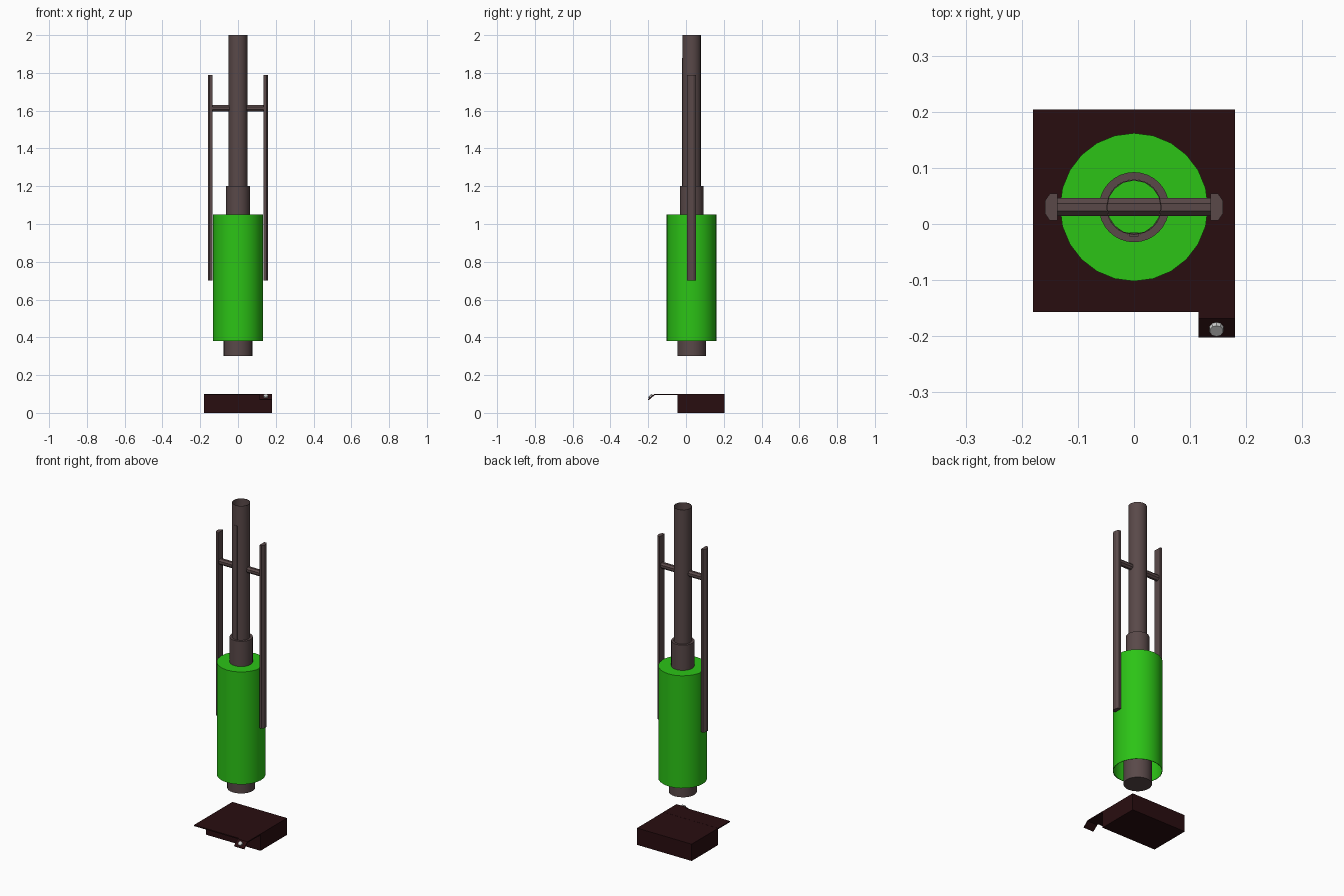
import bpy, bmesh, math
from mathutils import Vector, Matrix

if "Cube" in bpy.data.objects:
    bpy.data.objects.remove(bpy.data.objects["Cube"])

CY = 0.03  # y of the main axis


def material(name, rgb):
    m = bpy.data.materials.new(name)
    m.diffuse_color = (*rgb, 1)
    m.use_nodes = True
    m.node_tree.nodes["Principled BSDF"].inputs["Base Color"].default_value = m.diffuse_color
    return m


GREEN = material("green", (0.025, 0.55, 0.008))
STEEL = material("brown_steel", (0.1, 0.066, 0.066))
DARK = material("dark_red", (0.022, 0.004, 0.005))


def finish(name, bm, mat=None, smooth=False):
    bmesh.ops.recalc_face_normals(bm, faces=bm.faces)
    me = bpy.data.meshes.new(name)
    bm.to_mesh(me)
    bm.free()
    ob = bpy.data.objects.new(name, me)
    bpy.context.collection.objects.link(ob)
    if mat:
        me.materials.append(mat)
    if smooth:
        bpy.ops.object.select_all(action='DESELECT')
        ob.select_set(True)
        bpy.context.view_layer.objects.active = ob
        bpy.ops.object.shade_smooth_by_angle(angle=math.radians(40))
    return ob


def lathe(name, profile, sides, mat):
    """Revolve (radius, z) points about the main axis; radius 0 is filled by a cap."""
    bm = bmesh.new()
    rings = []
    for r, z in profile:
        rings.append([bm.verts.new((r * math.sin(2 * math.pi * i / sides),
                                    CY + r * math.cos(2 * math.pi * i / sides), z))
                      for i in range(sides)] if r else None)
    for a, b in zip(rings, rings[1:]):
        if a is None or b is None:
            bm.faces.new(a or b)
            continue
        for i in range(sides):
            j = (i + 1) % sides
            bm.faces.new((a[i], a[j], b[j], b[i]))
    return finish(name, bm, mat, True)


def prism(name, points, offset, mat):
    """Extrude a flat outline along an offset."""
    bm = bmesh.new()
    face = bm.faces.new([bm.verts.new(p) for p in points])
    ext = bmesh.ops.extrude_face_region(bm, geom=[face], use_keep_orig=True)
    bmesh.ops.translate(bm, vec=Vector(offset),
                        verts=[v for v in ext["geom"] if isinstance(v, bmesh.types.BMVert)])
    return finish(name, bm, mat)


# Green sleeve, open at the bottom with a closed top
lathe("sleeve", [(0.129, 0.38), (0.132, 0.38), (0.132, 1.05), (0, 1.05)], 24, GREEN)

# Inner core poking out below the sleeve
lathe("core", [(0, 0.30), (0.076, 0.30), (0.076, 1.045), (0, 1.045)], 24, STEEL)

# Collar and long hollow tube
lathe("collar", [(0.0625, 1.05), (0.0625, 1.20), (0.049, 1.20)], 32, STEEL)
lathe("upper_tube", [(0.0475, 1.055), (0.0495, 1.055), (0.0495, 2.0), (0.0475, 2.0),
                     (0.0475, 1.055)], 16, STEEL)

# Thin seam strip on the front of the tube
prism("tube_strip", [(-0.008, -0.022, 1.2), (0.008, -0.022, 1.2),
                     (0.008, -0.015, 1.2), (-0.008, -0.015, 1.2)], (0, 0, 0.68), STEEL)

# Side rods: half-octagon section, one on each side
half = [(0.136, -0.024), (0.15, -0.024), (0.159, -0.011),
        (0.159, 0.011), (0.15, 0.024), (0.136, 0.024)]
for side, s in (("left", -1), ("right", 1)):
    prism(side + "_rod", [(s * x, CY + y, 0.70) for x, y in half], (0, 0, 1.09), STEEL)

# Crossbar joining the rods through the tube
bar = [(-0.138, CY + 0.0175 * math.cos(math.pi * (i + 0.5) / 4),
        1.612 + 0.0185 * math.sin(math.pi * (i + 0.5) / 4)) for i in range(8)]
prism("crossbar", bar, (0.276, 0, 0), STEEL)

# Base block with overhanging top plate
prism("base_block", [(-0.18, -0.045, 0), (0.18, -0.045, 0),
                     (0.18, 0.204, 0), (-0.18, 0.204, 0)], (0, 0, 0.1), DARK)
prism("base_plate", [(-0.18, -0.157, 0.094), (0.18, -0.157, 0.094),
                     (0.18, -0.044, 0.094), (-0.18, -0.044, 0.094)], (0, 0, 0.0065), DARK)

# Bent tab at the front right corner
tab = [(-0.156, 0.1005), (-0.168, 0.1005), (-0.202, 0.072),
       (-0.198, 0.067), (-0.166, 0.094), (-0.156, 0.094)]
prism("bent_tab", [(0.115, y, z) for y, z in tab], (0.065, 0, 0), DARK)

# Small bolt on the tab
bm = bmesh.new()
bmesh.ops.create_cone(bm, cap_ends=True, segments=10, radius1=0.0135, radius2=0.0125, depth=0.012,
                      matrix=Matrix.Translation((0.147, -0.187, 0.088))
                      @ Matrix.Rotation(math.radians(40), 4, 'X'))
finish("tab_bolt", bm)
